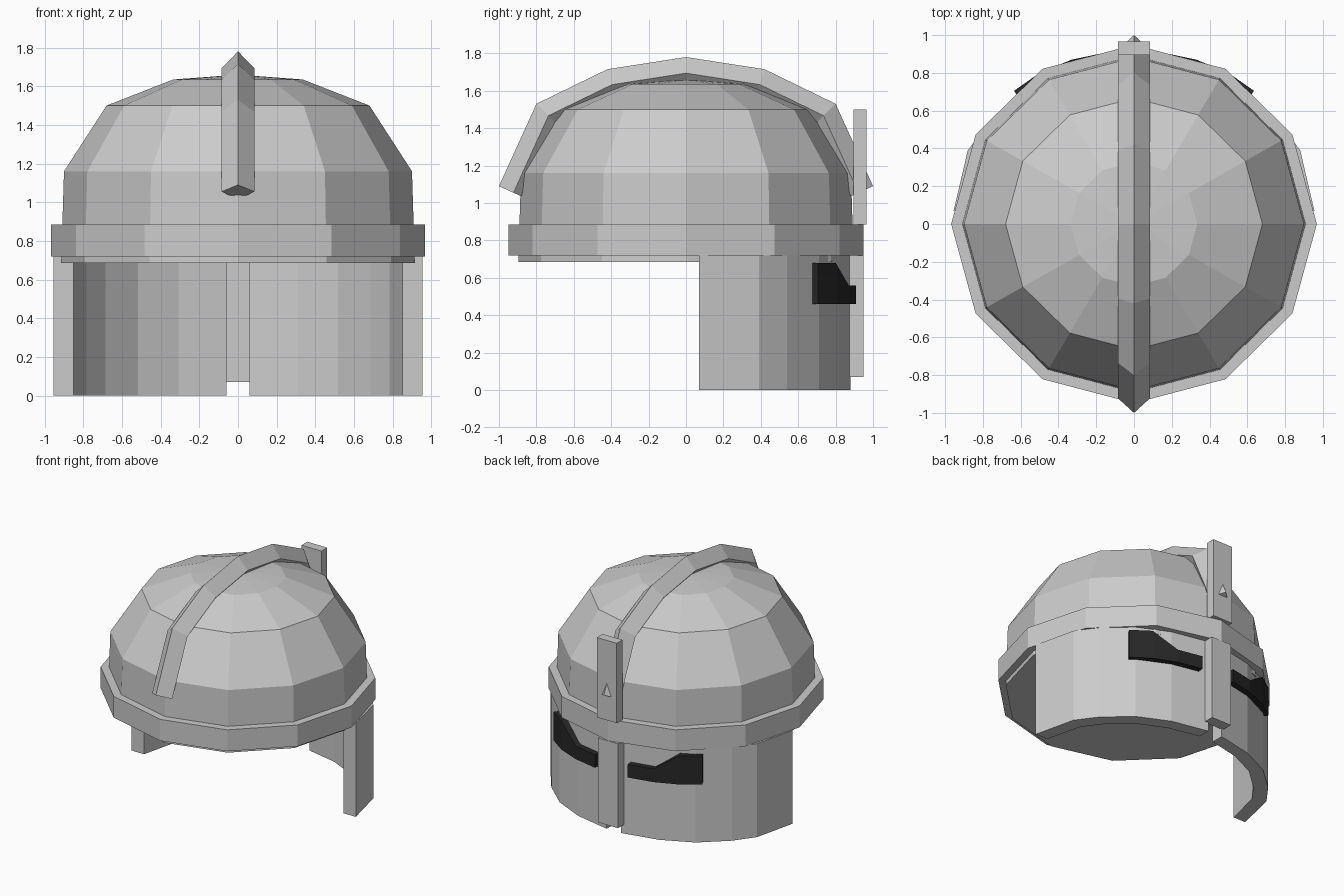
import bpy, bmesh, math
from mathutils import Vector

if "Cube" in bpy.data.objects:
    bpy.data.objects.remove(bpy.data.objects["Cube"])

Y_SQUASH = 0.98


def finish(name, bm):
    bmesh.ops.remove_doubles(bm, verts=bm.verts, dist=0.0005)
    bmesh.ops.recalc_face_normals(bm, faces=bm.faces)
    me = bpy.data.meshes.new(name)
    bm.to_mesh(me)
    bm.free()
    ob = bpy.data.objects.new(name, me)
    bpy.context.collection.objects.link(ob)
    return ob


def loft(name, sections, closed=False):
    """Bridge equal-length point loops; cap both ends unless closed."""
    bm = bmesh.new()
    rings = [[bm.verts.new(p) for p in s] for s in sections]
    n, m = len(rings), len(rings[0])
    for i in range(n if closed else n - 1):
        a, b = rings[i], rings[(i + 1) % n]
        for j in range(m):
            k = (j + 1) % m
            bm.faces.new((a[j], a[k], b[k], b[j]))
    if not closed:
        bm.faces.new(rings[0])
        bm.faces.new(rings[-1])
    return finish(name, bm)


def ring(r, z, sides=12):
    steps = [2 * math.pi * i / sides for i in range(sides)]
    return [(r * math.cos(a), Y_SQUASH * r * math.sin(a), z) for a in steps]


def box(name, lo, hi):
    (x0, y0, z0), (x1, y1, z1) = lo, hi
    return loft(name, [[(x0, y0, z), (x1, y0, z), (x1, y1, z), (x0, y1, z)]
                       for z in (z0, z1)])


def mirror_x(ob):
    ob.modifiers.new("Mirror", 'MIRROR')
    return ob


# Faceted dome with closed underside, and brow band around it
loft("dome", [ring(r, z) for r, z in
              ((0.915, 0.685), (0.9, 1.16), (0.68, 1.5), (0.335, 1.635), (0.0004, 1.66))])
loft("brow_band", [ring(r, z) for r, z in
                   ((0.968, 0.72), (0.968, 0.885), (0.88, 0.885), (0.88, 0.72))], closed=True)

# Crest: five-sided section swept front to back over the dome
path = [Vector(p) for p in ((-1, 1.09), (-0.8, 1.53), (-0.42, 1.715), (0, 1.78),
                            (0.42, 1.715), (0.8, 1.53), (1, 1.09))]
section = [(0, 0), (0.085, 0.085), (0.045, 0.13), (-0.045, 0.13), (-0.085, 0.085)]
normals = []
for a, b in zip(path, path[1:]):
    d = (b - a).normalized()
    normals.append(Vector((d.y, -d.x)))
crest = []
for i, p in enumerate(path):
    before, after = normals[max(i - 1, 0)], normals[min(i, len(normals) - 1)]
    inward = (before + after).normalized()
    inward /= inward.dot(after)
    crest.append([(x, p.x + inward.x * d, p.y + inward.y * d) for x, d in section])
loft("crest", crest)

# Curved face guard, one half mirrored
guard = [(0.955, 0.07), (0.88, 0.39), (0.77, 0.54), (0.58, 0.71), (0.345, 0.82), (0.06, 0.88)]
halves = []
for i, (x, y) in enumerate(guard):
    ix = x if i == len(guard) - 1 else x * 0.89
    iy = y if i == 0 else y * 0.89
    halves.append([(x, y, 0), (ix, iy, 0), (ix, iy, 0.72), (x, y, 0.72)])
mirror_x(loft("face_guard", halves))

# Dark eye slits, one mirrored
eye = mirror_x(loft("eye_slit", [
    [(x, y, 0.46), (x * 0.95, y * 0.93, 0.46), (x * 0.95, y * 0.93, top), (x, y, top)]
    for x, y, top in ((0.14, 0.91, 0.56), (0.33, 0.87, 0.56),
                      (0.5, 0.8, 0.68), (0.635, 0.705, 0.68))]))
mat = bpy.data.materials.new("dark")
mat.diffuse_color = (0.02, 0.02, 0.02, 1)
mat.use_nodes = True
mat.node_tree.nodes["Principled BSDF"].inputs["Base Color"].default_value = mat.diffuse_color
eye.data.materials.append(mat)

# Nose bar and upright plate above it
box("nose_bar", (-0.085, 0.865, 0.07), (0.085, 0.95, 0.72))
box("upright_plate", (-0.085, 0.895, 0.885), (0.085, 0.965, 1.5))
